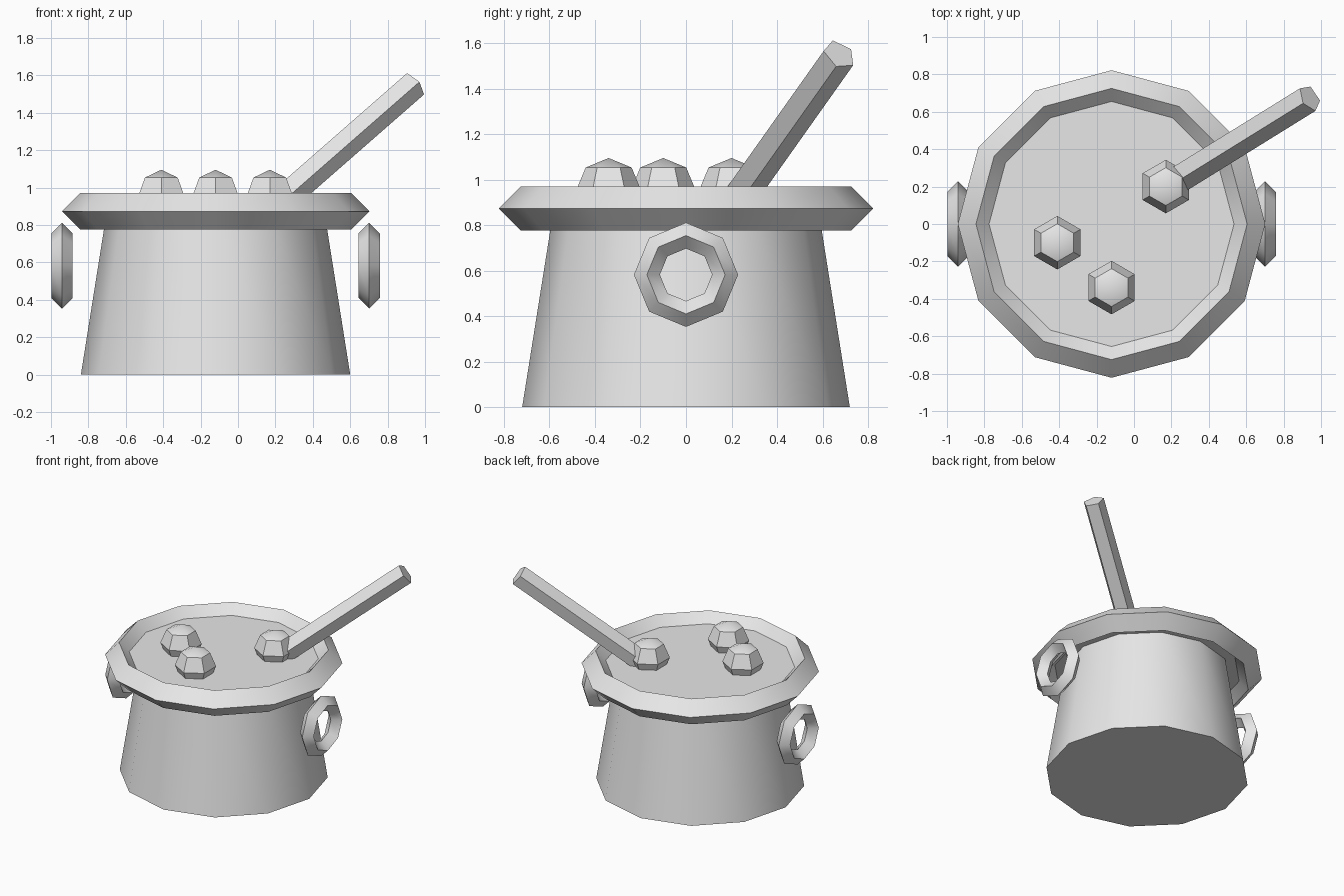
import bpy
import math
from mathutils import Matrix, Vector

if "Cube" in bpy.data.objects:
    bpy.data.objects.remove(bpy.data.objects["Cube"], do_unlink=True)

grey = bpy.data.materials.new("plain_grey")
grey.use_nodes = True
colour = (0.8, 0.8, 0.8, 1)
grey.diffuse_color = colour
grey.node_tree.nodes["Principled BSDF"].inputs["Base Color"].default_value = colour

POT_X = -0.12
SOUP_Z = 0.90


def finish(name):
    """Name the new part, colour it and smooth its shallow edges."""
    part = bpy.context.object
    part.name = name
    part.data.materials.append(grey)
    bpy.ops.object.shade_smooth_by_angle(angle=math.radians(35))
    return part


# Tapered pot body
wall_top = 0.85
bpy.ops.mesh.primitive_cone_add(vertices=12, radius1=0.72, radius2=0.585,
                                depth=wall_top, location=(POT_X, 0, wall_top / 2))
finish("pot_body")

# Faceted rim with a diamond section
bpy.ops.mesh.primitive_torus_add(major_segments=12, minor_segments=4,
                                 major_radius=0.725, minor_radius=0.097,
                                 location=(POT_X, 0, 0.873))
finish("pot_rim")

# Soup surface
bpy.ops.mesh.primitive_cylinder_add(vertices=12, radius=0.66, depth=0.06,
                                    location=(POT_X, 0, SOUP_Z - 0.03))
finish("soup")

# Ring handles
for side, name in ((-1, "right_handle"), (1, "left_handle")):
    bpy.ops.mesh.primitive_torus_add(major_segments=8, minor_segments=4,
                                     major_radius=0.172, minor_radius=0.057,
                                     location=(POT_X + side * 0.821, 0, 0.582),
                                     rotation=(0, math.pi / 2, 0))
    finish(name)

# Lumps floating in the soup
for i, (x, y) in enumerate(((-0.41, -0.1), (-0.12, -0.34), (0.17, 0.2))):
    bpy.ops.mesh.primitive_uv_sphere_add(segments=6, ring_count=4, radius=0.143,
                                         location=(x, y, 0.952))
    finish(f"soup_lump_{i + 1}")

# Five-sided ladle stick leaning out of the soup
tip = Vector((0.94, 0.674, 1.55))
axis = Vector((1, 0.62, 0.875)).normalized()
foot = tip - axis * ((tip.z - 0.87) / axis.z)
corner = Vector((0.03, -0.069, 0.015))
corner = (corner - axis * corner.dot(axis)).normalized()
frame = Matrix((corner.cross(axis), corner, axis)).transposed().to_4x4()
bpy.ops.mesh.primitive_cylinder_add(vertices=5, radius=0.077,
                                    depth=(tip - foot).length)
stick = finish("ladle_stick")
stick.matrix_world = Matrix.Translation((tip + foot) / 2) @ frame
